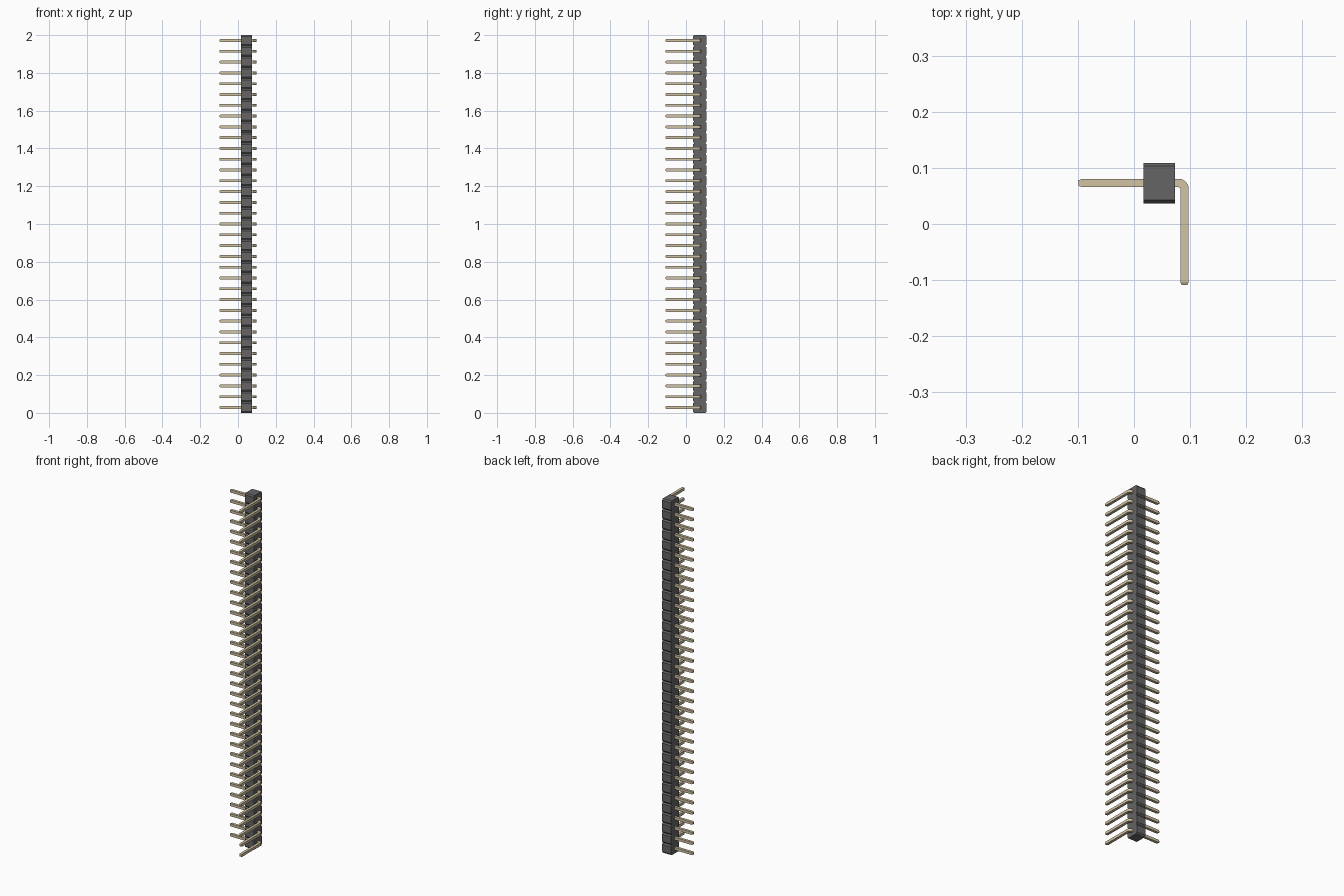
import bpy, bmesh, math
from mathutils import Vector

if "Cube" in bpy.data.objects:
    bpy.data.objects.remove(bpy.data.objects["Cube"])

COUNT = 35
PITCH = 2.0 / COUNT
X0, X1 = 0.017, 0.073          # housing thickness
Y0, Y1 = 0.0365, 0.109         # housing depth
CH_Y, CH_Z = 0.006, 0.008      # notch depth and height
HALF = 0.0075                  # pin half width
PIN_Y, LEG_X = 0.073, 0.09     # centre lines of the two pin legs


def material(name, rgb):
    m = bpy.data.materials.new(name)
    m.diffuse_color = (*rgb, 1)
    m.use_nodes = True
    m.node_tree.nodes["Principled BSDF"].inputs["Base Color"].default_value = m.diffuse_color
    return m


def finish(bm, name, mat):
    bmesh.ops.recalc_face_normals(bm, faces=bm.faces[:])
    me = bpy.data.meshes.new(name)
    bm.to_mesh(me)
    bm.free()
    me.materials.append(mat)
    ob = bpy.data.objects.new(name, me)
    bpy.context.collection.objects.link(ob)
    return ob


# Housing: stacked octagonal segments joined at their narrow necks
def build_housing(mat):
    bm = bmesh.new()
    levels = [(0, CH_Y)]
    for i in range(COUNT):
        z = i * PITCH
        levels += [(z + CH_Z, 0), (z + PITCH - CH_Z, 0), (z + PITCH, CH_Y)]
    rings = [[bm.verts.new((x, y, z)) for x, y in
              ((X0, Y0 + c), (X1, Y0 + c), (X1, Y1 - c), (X0, Y1 - c))]
             for z, c in levels]
    for a, b in zip(rings, rings[1:]):
        for k in range(4):
            n = (k + 1) % 4
            bm.faces.new((a[k], a[n], b[n], b[k]))
    bm.faces.new(rings[0])
    bm.faces.new(rings[-1])
    return finish(bm, "header_housing", mat)


# Pin: square section swept round a right-angle bend, with tapered tips
def build_pin(mat):
    r, tip, small = 0.0105, 0.006, 0.005
    path = [(-0.0985, PIN_Y, 0, small), (-0.0985 + tip, PIN_Y, 0, HALF)]
    for i in range(9):
        a = math.pi / 2 * i / 8
        path.append((LEG_X - r + r * math.sin(a), PIN_Y - r + r * math.cos(a), a, HALF))
    path += [(LEG_X, -0.109 + tip, math.pi / 2, HALF), (LEG_X, -0.109, math.pi / 2, small)]
    bm = bmesh.new()
    rings = []
    for x, y, a, h in path:
        side = Vector((math.sin(a), math.cos(a), 0))
        rings.append([bm.verts.new(Vector((x, y, 0)) + side * h * s + Vector((0, 0, h * t)))
                      for s, t in ((-1, -1), (1, -1), (1, 1), (-1, 1))])
    for p, q in zip(rings, rings[1:]):
        for k in range(4):
            n = (k + 1) % 4
            bm.faces.new((p[k], p[n], q[n], q[k]))
    bm.faces.new(rings[0])
    bm.faces.new(rings[-1])
    ob = finish(bm, "pin", mat)
    bpy.context.view_layer.objects.active = ob
    ob.select_set(True)
    bpy.ops.object.shade_smooth_by_angle(angle=math.radians(20))
    return ob


build_housing(material("dark_plastic", (0.13, 0.13, 0.13)))
pin = build_pin(material("pale_gold", (0.64, 0.55, 0.37)))

# Row of pins, one in the middle of each segment
pin.location.z = PITCH / 2
for i in range(1, COUNT):
    copy = pin.copy()
    copy.name = f"pin_{i + 1}"
    copy.location.z = PITCH * (i + 0.5)
    bpy.context.collection.objects.link(copy)
